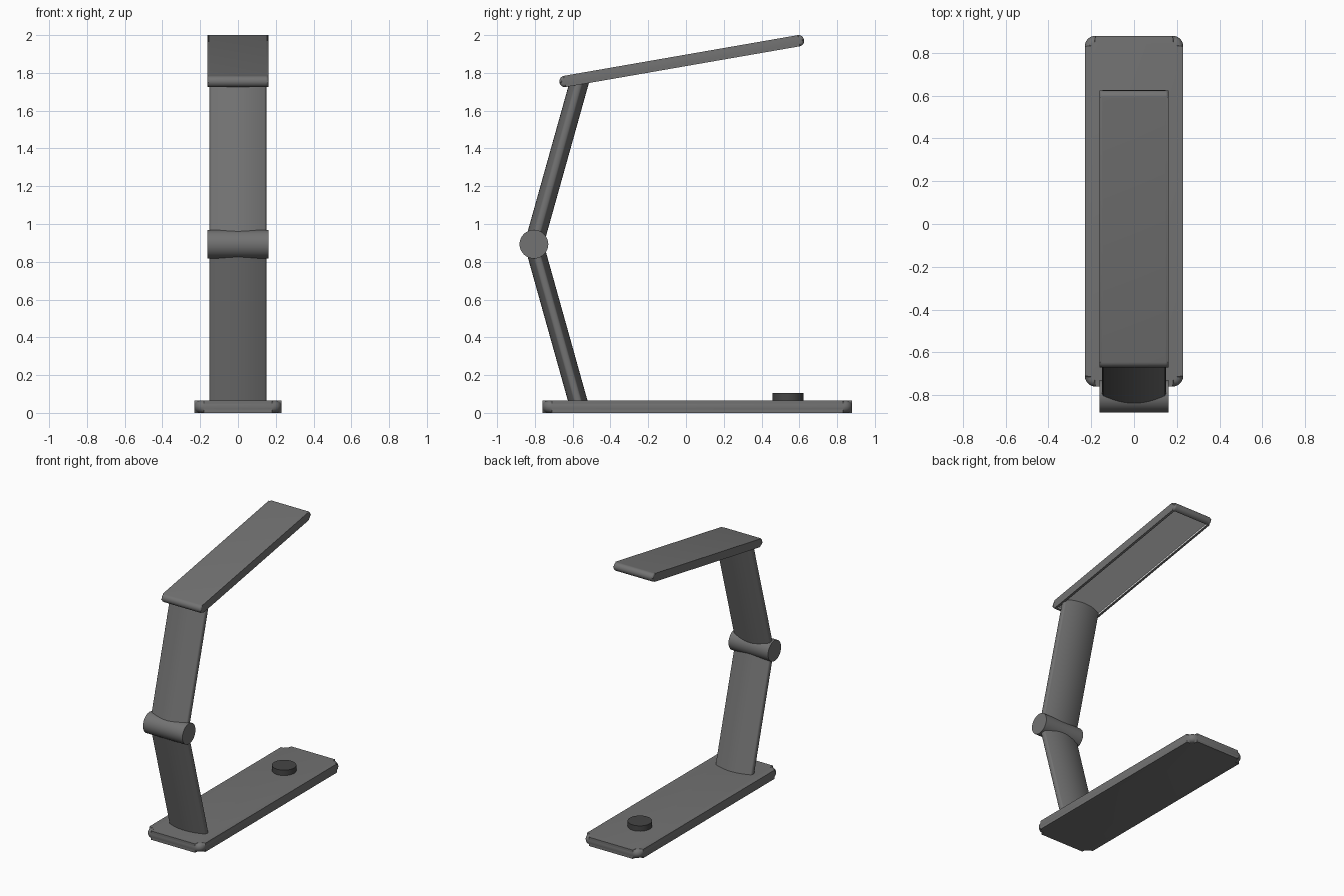
import bpy, bmesh, math
from mathutils import Matrix, Vector

cube = bpy.data.objects.get("Cube")
if cube:
    bpy.data.objects.remove(cube, do_unlink=True)


def material(name, value):
    m = bpy.data.materials.new(name)
    m.use_nodes = True
    col = (value, value, value, 1)
    m.diffuse_color = col
    m.node_tree.nodes["Principled BSDF"].inputs["Base Color"].default_value = col
    return m


GREY = material("graphite grey", 0.17)
DARK = material("button charcoal", 0.06)
WHITE = material("light panel white", 0.8)


def rounded_rect(w, h, r, n=8):
    pts = []
    corners = [(1, 1), (-1, 1), (-1, -1), (1, -1)]
    for i, (sx, sy) in enumerate(corners):
        for k in range(n + 1):
            a = math.pi / 2 * (i + k / n)
            pts.append((sx * (w / 2 - r) + r * math.cos(a),
                        sy * (h / 2 - r) + r * math.sin(a)))
    return pts


def circle(r, n=48):
    return [(r * math.cos(2 * math.pi * i / n), r * math.sin(2 * math.pi * i / n))
            for i in range(n)]


def lens(half=0.15, edge=0.01, mid=0.05, rim=0.02, n=20):
    """Bulging flat bar with small rounded edges."""
    flat = half - edge
    side = []
    for k in range(n + 1):
        t = 1 - 2 * k / n
        side.append((flat * t, mid - (mid - rim) * t * t))
    for k in range(1, 8):
        a = math.pi / 2 + math.pi * k / 8
        side.append((-flat + edge * math.cos(a), rim * math.sin(a)))
    return side + [(-x, -y) for x, y in side]


def frame(origin, u, w):
    """Local axes: profile x along u, extrusion along w."""
    u, w = Vector(u).normalized(), Vector(w).normalized()
    m = Matrix((u, w.cross(u), w)).transposed().to_4x4()
    m.translation = origin
    return m


def prism(name, profile, depth, matrix, mat, rim=0, slant=0, panel=False):
    bm = bmesh.new()
    low = [bm.verts.new((x, y, 0)) for x, y in profile]
    high = [bm.verts.new((x, y, depth + slant * y)) for x, y in profile]
    n = len(low)
    bm.faces.new(low[::-1])
    bm.faces.new(high)
    for i in range(n):
        j = (i + 1) % n
        bm.faces.new((low[i], low[j], high[j], high[i]))
    if rim:
        edges = [e for e in bm.edges if e.verts[0].co.z == e.verts[1].co.z]
        bmesh.ops.bevel(bm, geom=edges, offset=rim, segments=6,
                        profile=0.5, affect='EDGES')
    bm.normal_update()
    if panel:
        # sunken light panel in the flat underside
        under = max((f for f in bm.faces if f.normal.y < -0.99),
                    key=lambda f: f.calc_area())
        bmesh.ops.inset_region(bm, faces=[under], thickness=0.006)
        walls = bmesh.ops.inset_region(bm, faces=[under], thickness=0.0005,
                                       depth=-0.012)["faces"]
        for f in walls + [under]:
            f.material_index = 1
    me = bpy.data.meshes.new(name)
    bm.transform(matrix)
    bm.to_mesh(me)
    bm.free()
    me.materials.append(mat)
    if panel:
        me.materials.append(WHITE)
    ob = bpy.data.objects.new(name, me)
    bpy.context.collection.objects.link(ob)
    bpy.ops.object.select_all(action='DESELECT')
    ob.select_set(True)
    bpy.context.view_layer.objects.active = ob
    bpy.ops.object.shade_smooth_by_angle(angle=math.radians(35))
    return ob


X, Y, Z = (1, 0, 0), (0, 1, 0), (0, 0, 1)

# Base plate and touch button
prism("base", rounded_rect(0.46, 1.64, 0.05), 0.065,
      frame((0, 0.06, 0), X, Z), GREY, rim=0.031)
prism("button", circle(0.082), 0.045, frame((0, 0.54, 0.06), X, Z), DARK, rim=0.018)

# Two arms meeting at the elbow
elbow = Vector((0, -0.805, 0.893))
foot = Vector((0, -0.565, 0.035))
top = Vector((0, -0.56, 1.768))
prism("lower_arm", lens(), (elbow - foot).length, frame(foot, X, elbow - foot), GREY)
prism("upper_arm", lens(), (top - elbow).length, frame(elbow, X, top - elbow), GREY,
      slant=0.45)
prism("elbow_joint", circle(0.076), 0.324,
      frame(elbow - Vector((0.162, 0, 0)), Y, X), GREY, rim=0.012)

# Tilted lamp head with light panel underneath
tilt = math.radians(9.87)
prism("lamp_head", rounded_rect(1.314, 0.06, 0.0295), 0.324,
      frame((-0.162, -0.0225, 1.8625), (0, math.cos(tilt), math.sin(tilt)), X),
      GREY, rim=0.014, panel=True)
